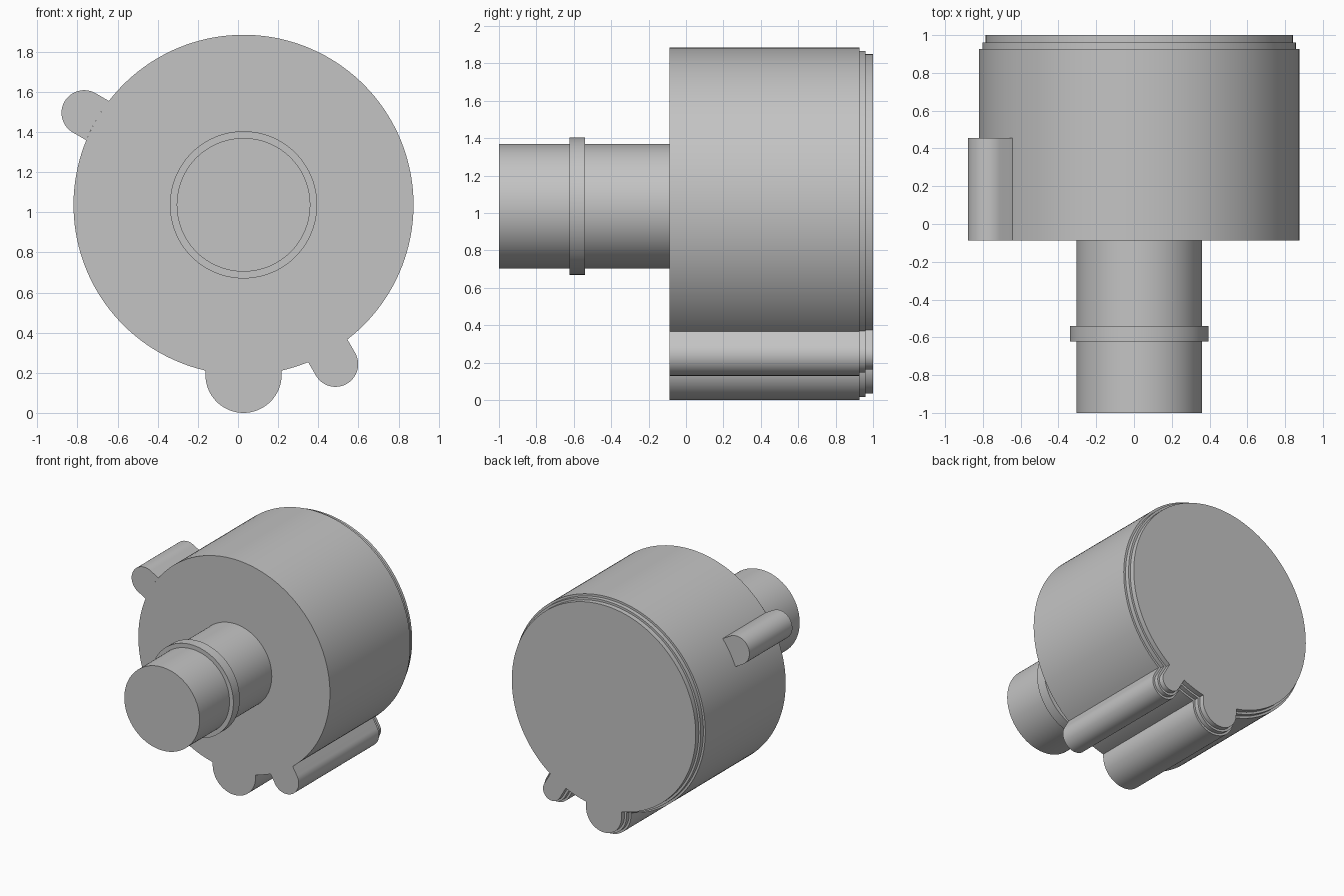
import bpy, bmesh
from math import sin, cos, asin, sqrt, radians, pi

if "Cube" in bpy.data.objects:
    bpy.data.objects.remove(bpy.data.objects["Cube"])

CX, CZ = 0.0275, 1.037      # main axis, running along y
R = 0.8475                  # housing radius
FRONT = -0.088              # front face of the housing
BIG = (radians(-90), 0.847, 0.19)       # lobe: angle, distance, radius
SMALL = (radians(-60), 0.917, 0.113)
PIN = (radians(150), 0.917, 0.113)

grey = bpy.data.materials.new("plain grey")
grey.use_nodes = True
colour = (0.55, 0.55, 0.55, 1)
grey.diffuse_color = colour
grey.node_tree.nodes["Principled BSDF"].inputs["Base Color"].default_value = colour


def arc(cx, cz, r, a, b, n):
    return [(cx + r * cos(a + (b - a) * i / n), cz + r * sin(a + (b - a) * i / n))
            for i in range(n + 1)]


def lobe_tip(lobe, inset=0):
    a, dist, r = lobe
    return arc(CX + dist * cos(a), CZ + dist * sin(a), r - inset,
               a - pi / 2, a + pi / 2, 32)


def foot(lobe, inset=0):
    """Half angle where the lobe's straight sides meet the housing."""
    return asin((lobe[2] - inset) / (R - inset))


def housing_outline(inset):
    """Round housing with the two lower lobes, shrunk evenly by inset."""
    big, small = foot(BIG, inset), foot(SMALL, inset)
    r = R - inset
    return (lobe_tip(BIG, inset)
            + arc(CX, CZ, r, BIG[0] + big, SMALL[0] - small, 8)
            + lobe_tip(SMALL, inset)
            + arc(CX, CZ, r, SMALL[0] + small, BIG[0] - big + 2 * pi, 128))


def prism(name, outline, y0, y1):
    """Extrude an x-z outline from y0 to y1."""
    bm = bmesh.new()
    face = bm.faces.new([bm.verts.new((x, y0, z)) for x, z in outline])
    top = bmesh.ops.extrude_face_region(bm, geom=[face], use_keep_orig=True)["geom"]
    verts = [v for v in top if isinstance(v, bmesh.types.BMVert)]
    bmesh.ops.translate(bm, verts=verts, vec=(0, y1 - y0, 0))
    bmesh.ops.recalc_face_normals(bm, faces=bm.faces)
    mesh = bpy.data.meshes.new(name)
    bm.to_mesh(mesh)
    bm.free()
    mesh.materials.append(grey)
    obj = bpy.data.objects.new(name, mesh)
    bpy.context.collection.objects.link(obj)
    bpy.ops.object.select_all(action='DESELECT')
    obj.select_set(True)
    bpy.context.view_layer.objects.active = obj
    bpy.ops.object.shade_smooth_by_angle(angle=radians(30))


def disc(name, r, y0, y1):
    prism(name, arc(CX, CZ, r, 0, 2 * pi, 96)[:-1], y0, y1)


# Housing and its two stepped rear rims
prism("housing", housing_outline(0), FRONT, 0.927)
prism("rear_step_outer", housing_outline(0.017), 0.927, 0.961)
prism("rear_step_inner", housing_outline(0.034), 0.961, 1.0)

# Short side lug, with its base fitted to the housing
half = foot(PIN)
prism("side_lug", lobe_tip(PIN) + arc(CX, CZ, R, PIN[0] + half, PIN[0] - half, 12),
      FRONT, 0.455)

# Front shaft and its collar
disc("shaft", 0.333, -1.0, FRONT)
disc("shaft_collar", 0.367, -0.622, -0.541)
